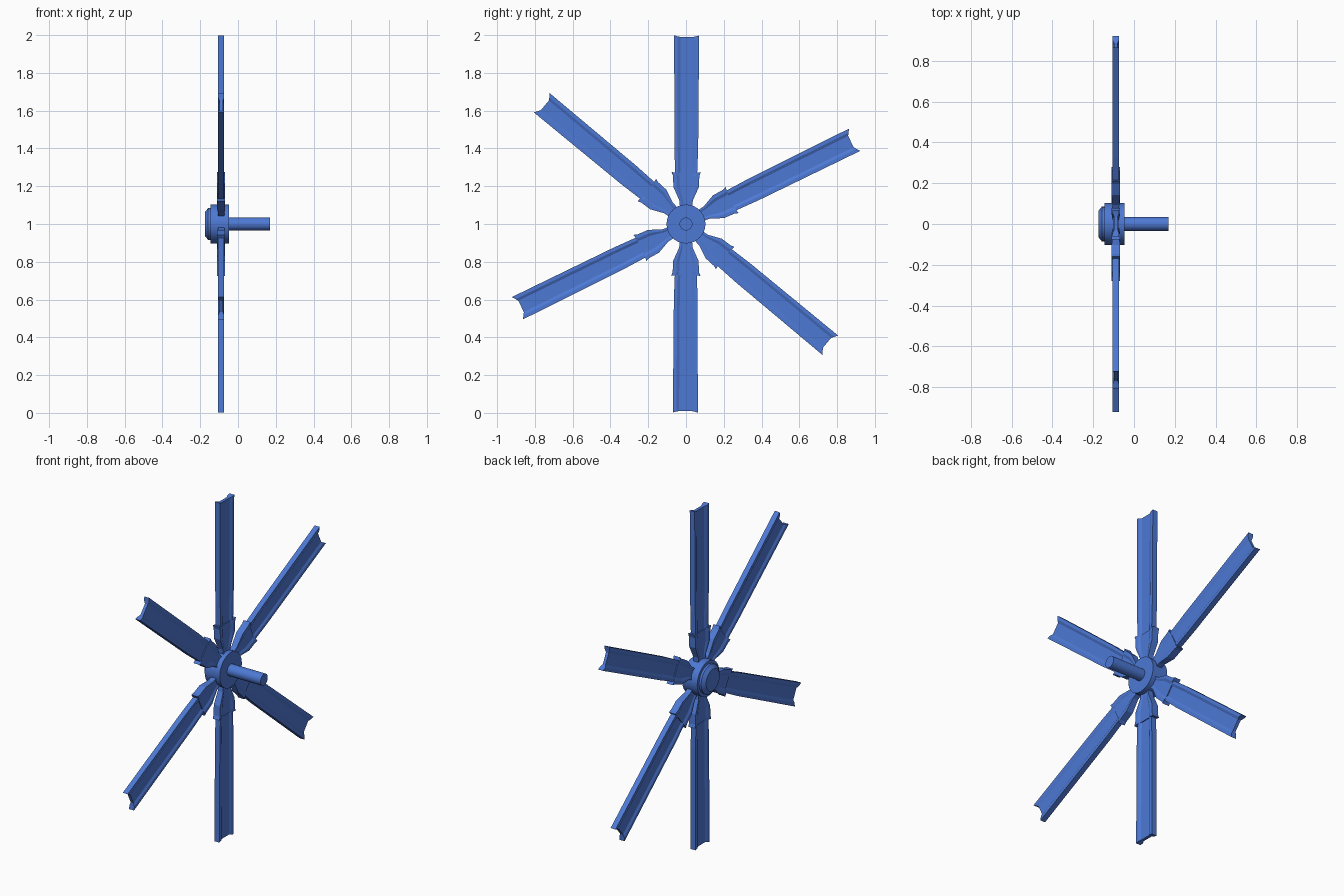
import bpy, bmesh, math
from mathutils import Vector

if "Cube" in bpy.data.objects:
    bpy.data.objects.remove(bpy.data.objects["Cube"], do_unlink=True)

BLUE = (0.075, 0.19, 0.66, 1.0)
blue = bpy.data.materials.new("rotor blue")
blue.use_nodes = True
blue.diffuse_color = BLUE
blue.node_tree.nodes["Principled BSDF"].inputs["Base Color"].default_value = BLUE

HUB_Z = 1.0
BLADE_X = -0.089


def finish(bm, name):
    bmesh.ops.recalc_face_normals(bm, faces=bm.faces)
    mesh = bpy.data.meshes.new(name)
    bm.to_mesh(mesh)
    bm.free()
    mesh.materials.append(blue)
    obj = bpy.data.objects.new(name, mesh)
    bpy.context.collection.objects.link(obj)
    return obj


def channel_beam(name, sections, angle, offset):
    """Loft a beam with raised edge rails and a thin web.
    Each section: distance, half width, rail half thickness, web half thickness, end notch."""
    across = (-1, -0.72, -0.5, 0.5, 0.72, 1)
    ca, sa = math.cos(math.radians(angle)), math.sin(math.radians(angle))
    n = len(across)
    bm = bmesh.new()
    rings = []
    for dist, width, rail, web, notch in sections:
        def point(f, side):
            u = dist - (notch if abs(f) < 0.6 else notch * 0.6 if abs(f) < 1 else 0)
            v = f * width + offset
            w = side * (web if abs(f) < 0.6 else rail)
            return bm.verts.new((BLADE_X + w, u * ca - v * sa, HUB_Z + u * sa + v * ca))
        rings.append([point(f, 1) for f in across] + [point(f, -1) for f in reversed(across)])
    for a, b in zip(rings, rings[1:]):
        for i in range(2 * n):
            j = (i + 1) % (2 * n)
            bm.faces.new((a[i], a[j], b[j], b[i]))
    for ring in (rings[0], rings[-1]):
        for i in range(n - 1):
            bm.faces.new((ring[i], ring[i + 1], ring[2 * n - 2 - i], ring[2 * n - 1 - i]))
    return finish(bm, name)


def lathe(name, profile, steps=32):
    """Spin an (x, radius) profile about the hub axis."""
    bm = bmesh.new()
    verts = [bm.verts.new((x, 0, HUB_Z + r)) for x, r in profile]
    edges = [bm.edges.new(pair) for pair in zip(verts, verts[1:])]
    bmesh.ops.spin(bm, geom=verts + edges, cent=Vector((0, 0, HUB_Z)), axis=Vector((1, 0, 0)),
                   angle=math.tau, steps=steps)
    bmesh.ops.remove_doubles(bm, verts=bm.verts, dist=0.0001)
    obj = finish(bm, name)
    bpy.ops.object.select_all(action='DESELECT')
    obj.select_set(True)
    bpy.context.view_layer.objects.active = obj
    bpy.ops.object.shade_smooth_by_angle(angle=math.radians(30))
    return obj


# Hub disc, bevelled nose cap and drive shaft
lathe("hub", [(-0.145, 0), (-0.145, 0.103), (-0.047, 0.103), (-0.047, 0)])
lathe("nose_cap", [(-0.175, 0), (-0.175, 0.063), (-0.158, 0.085), (-0.14, 0.085), (-0.14, 0)])
lathe("shaft", [(-0.06, 0), (-0.06, 0.034), (0.17, 0.034), (0.17, 0)])

# Three opposed pairs of blades: angle, sideways offset, tip notch
PAIRS = {"upright": (89.8, 0, 0.008), "rising": (26.2, 0.006, 0.022), "falling": (-39.7, -0.006, 0.022)}
for pair, (angle, offset, notch) in PAIRS.items():
    for end, turn in (("a", 0), ("b", 180)):
        channel_beam(f"{pair}_blade_{end}", [
            (0.18, 0.055, 0.016, 0.009, 0),
            (0.40, 0.063, 0.016, 0.009, 0),
            (0.998, 0.066, 0.016, 0.009, notch)], angle + turn, offset)
        channel_beam(f"{pair}_socket_{end}", [
            (0.07, 0.030, 0.015, 0.012, 0),
            (0.125, 0.036, 0.017, 0.013, 0),
            (0.195, 0.067, 0.021, 0.014, 0),
            (0.255, 0.070, 0.021, 0.014, 0),
            (0.275, 0.077, 0.021, 0.014, 0.006)], angle + turn, offset)
